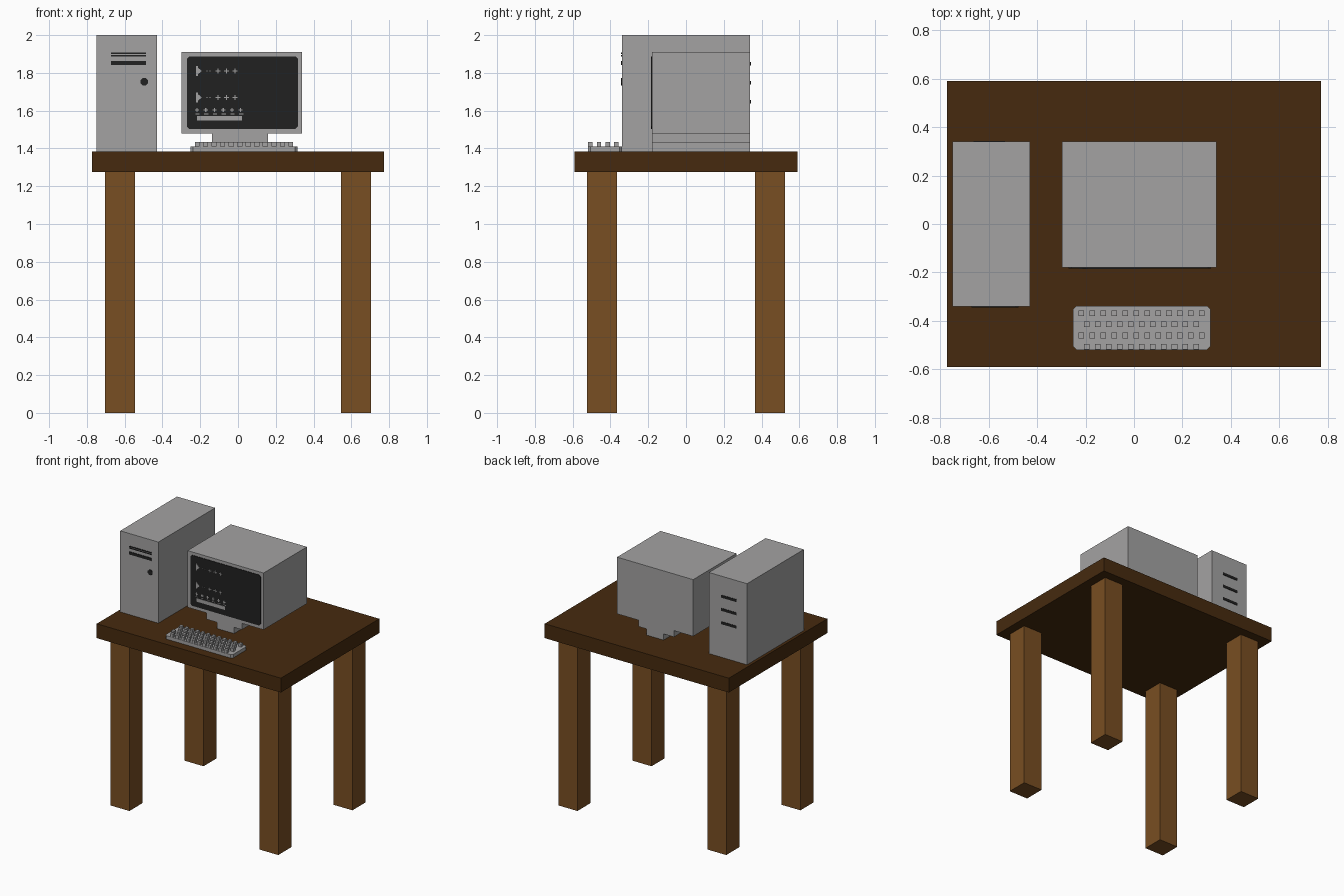
import bpy, bmesh, math

if "Cube" in bpy.data.objects:
    bpy.data.objects.remove(bpy.data.objects["Cube"])


def material(name, r, g, b):
    m = bpy.data.materials.new(name)
    m.diffuse_color = (r, g, b, 1)
    m.use_nodes = True
    m.node_tree.nodes["Principled BSDF"].inputs["Base Color"].default_value = m.diffuse_color
    return m


GREY = material("case grey", 0.37, 0.365, 0.365)
DARK = material("screen black", 0.015, 0.015, 0.015)
TOP = material("dark wood", 0.061, 0.023, 0.0045)
LEG = material("brown wood", 0.19, 0.077, 0.016)


def add_prism(bm, pts, lo, hi, axis):
    """Extrude a 2D outline along y (points are x, z) or z (points are x, y)."""
    def place(p, t):
        return (p[0], t, p[1]) if axis == 'Y' else (p[0], p[1], t)
    a = [bm.verts.new(place(p, lo)) for p in pts]
    b = [bm.verts.new(place(p, hi)) for p in pts]
    bm.faces.new(a)
    bm.faces.new(b[::-1])
    for i in range(len(pts)):
        j = (i + 1) % len(pts)
        bm.faces.new((a[i], b[i], b[j], a[j]))


def rect(x0, x1, v0, v1, c=0):
    """Rectangle outline, optionally with cut corners."""
    if not c:
        return [(x0, v0), (x1, v0), (x1, v1), (x0, v1)]
    return [(x0 + c, v0), (x1 - c, v0), (x1, v0 + c), (x1, v1 - c),
            (x1 - c, v1), (x0 + c, v1), (x0, v1 - c), (x0, v0 + c)]


def build(name, mat, outlines, lo, hi, axis='Y'):
    bm = bmesh.new()
    for pts in outlines:
        add_prism(bm, pts, lo, hi, axis)
    bmesh.ops.recalc_face_normals(bm, faces=bm.faces)
    me = bpy.data.meshes.new(name)
    bm.to_mesh(me)
    bm.free()
    me.materials.append(mat)
    ob = bpy.data.objects.new(name, me)
    bpy.context.collection.objects.link(ob)
    return ob


# Table
build("table_top", TOP, [rect(-0.772, 0.772, 1.276, 1.385)], -0.59, 0.59)
for side, sx in (("left", -1), ("right", 1)):
    for end, sy in (("front", -1), ("back", 1)):
        x0, x1 = sorted((sx * 0.545, sx * 0.704))
        y0, y1 = sorted((sy * 0.365, sy * 0.523))
        build(f"{end}_{side}_leg", LEG, [rect(x0, x1, 0, 1.276)], y0, y1)

# Computer tower with drive slots, power button and rear vents
build("tower_case", GREY, [rect(-0.75, -0.43, 1.385, 2.0)], -0.34, 0.34)
slots = [rect(-0.672, -0.487, z0, z1) for z0, z1 in
         ((1.900, 1.907), (1.888, 1.894), (1.843, 1.864))]
build("drive_slots", DARK, slots, -0.344, -0.339)
button = [(-0.497 + 0.021 * math.cos(math.tau * (i + 0.5) / 8),
           1.753 + 0.021 * math.sin(math.tau * (i + 0.5) / 8)) for i in range(8)]
build("power_button", DARK, [button], -0.344, -0.339)
vents = [rect(-0.663, -0.533, z - 0.01, z + 0.01) for z in (1.848, 1.748, 1.647)]
build("rear_vents", DARK, vents, 0.339, 0.343)

# Monitor: box, neck and foot share the same depth
build("monitor_case", GREY, [rect(-0.298, 0.34, 1.48, 1.91)], -0.18, 0.34)
build("monitor_neck", GREY, [rect(-0.138, 0.159, 1.432, 1.48)], -0.18, 0.34)
build("monitor_foot", GREY, [rect(-0.05, 0.093, 1.385, 1.432)], -0.18, 0.34)
build("screen", DARK, [rect(-0.27, 0.317, 1.504, 1.887, 0.012)], -0.184, -0.179)

# Abstract marks on the screen
marks = []


def plus(x, z, r=0.013, t=0.003):
    marks.extend([rect(x - r, x + r, z - t, z + t), rect(x - t, x + t, z - r, z + r)])


for z in (1.81, 1.67):
    marks.append(rect(-0.222, -0.212, z - 0.026, z + 0.026))
    marks.append([(-0.212, z - 0.018), (-0.192, z), (-0.212, z + 0.018)])
    for x in (-0.165, -0.148):
        marks.append(rect(x - 0.003, x + 0.003, z - 0.003, z + 0.003))
    for x in (-0.106, -0.06, -0.015):
        plus(x, z)
for i in range(6):
    x = -0.217 + i * 0.0462
    plus(x, 1.604, 0.011)
    marks.append(rect(x - 0.008, x + 0.014, 1.581, 1.585))
marks.append(rect(-0.217, 0.02, 1.547, 1.573))
build("screen_marks", GREY, marks, -0.1865, -0.1835)

# Keyboard with four staggered rows of keys
build("keyboard", GREY, [rect(-0.251, 0.315, -0.52, -0.338, 0.014)], 1.385, 1.411, 'Z')
keys = []
for row in range(4):
    y = -0.369 - row * 0.0457
    for col in range(12 - row % 2):
        x = -0.217 + (col + 0.5 * (row % 2)) * 0.0452
        keys.append(rect(x - 0.0115, x + 0.0115, y - 0.0115, y + 0.0115))
build("keyboard_keys", GREY, keys, 1.408, 1.435, 'Z')
